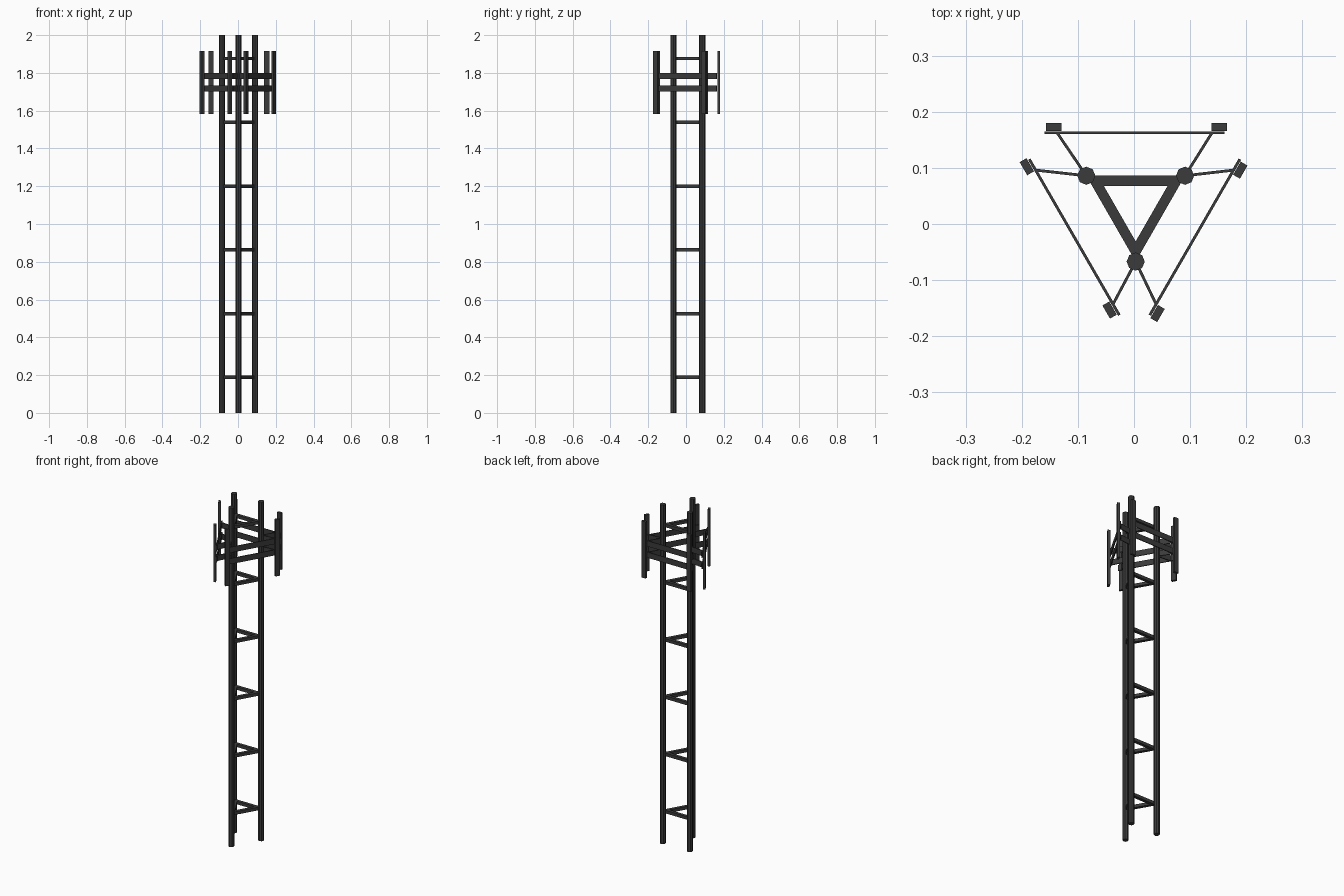
import bpy
from math import atan2, pi
from mathutils import Vector, Matrix

cube = bpy.data.objects.get("Cube")
if cube:
    bpy.data.objects.remove(cube, do_unlink=True)

# One dark painted steel for the whole mast
steel = bpy.data.materials.new("dark_steel")
steel.use_nodes = True
colour = (0.043, 0.043, 0.043, 1)
steel.diffuse_color = colour
steel.node_tree.nodes["Principled BSDF"].inputs["Base Color"].default_value = colour


def finish(name):
    obj = bpy.context.object
    obj.name = name
    obj.data.materials.append(steel)
    return obj


def box(name, centre, size, angle=0):
    bpy.ops.mesh.primitive_cube_add(size=1, location=centre, rotation=(0, 0, angle))
    obj = finish(name)
    obj.scale = size
    return obj


def beam(name, a, b, z, width, height):
    """Horizontal rectangular bar between two plan points."""
    d = b - a
    mid = (a + b) / 2
    return box(name, (mid.x, mid.y, z), (d.length, width, height), atan2(d.y, d.x))


SIDES = ("back", "left", "right")
LEG_RADIUS = 0.0162
MAST_CENTRE = Vector((0.003, 0.035))
HEAD_CENTRE = Vector((0.001, 0.0385))
legs = [Vector((0.091, 0.086)), Vector((-0.085, 0.086)), Vector((0.003, -0.067))]

# Three octagonal legs
for i, p in enumerate(legs):
    bpy.ops.mesh.primitive_cylinder_add(vertices=8, radius=LEG_RADIUS, depth=2,
                                        location=(p.x, p.y, 1))
    finish(f"mast_leg_{i + 1}")

# Triangles of rungs, set just inside the leg centre lines
for level in range(6):
    z = 0.188 + level * 0.3376
    for i in range(3):
        a, b = legs[i], legs[(i + 1) % 3]
        d = (b - a).normalized()
        inward = Vector((-d.y, d.x)) * 0.009
        beam(f"rung_{level + 1}_{i + 1}", a + inward + d * 0.01, b + inward - d * 0.01,
             z, 0.018, 0.018)

# Three antenna sectors, turned about the head
for i, side in enumerate(SIDES):
    angle = i * 2 * pi / 3
    turn = Matrix.Rotation(angle, 2)

    def place(x, y):
        return HEAD_CENTRE + turn @ Vector((x, y))

    for level, z in (("lower", 1.717), ("upper", 1.784)):
        beam(f"{side}_{level}_rail", place(-0.1605, 0.124), place(0.1605, 0.124),
             z, 0.005, 0.033)
        # Stand-off arms from the two nearest legs
        for end, leg in ((0.138, legs[i]), (-0.138, legs[(i + 1) % 3])):
            beam(f"{side}_{level}_arm", leg, place(end, 0.124), z, 0.005, 0.033)

    # Upright antenna panels outside the rails
    for x in (-0.144, 0.151):
        p = place(x, 0.1345)
        box(f"{side}_antenna_panel", (p.x, p.y, 1.75), (0.027, 0.014, 0.334), angle)
